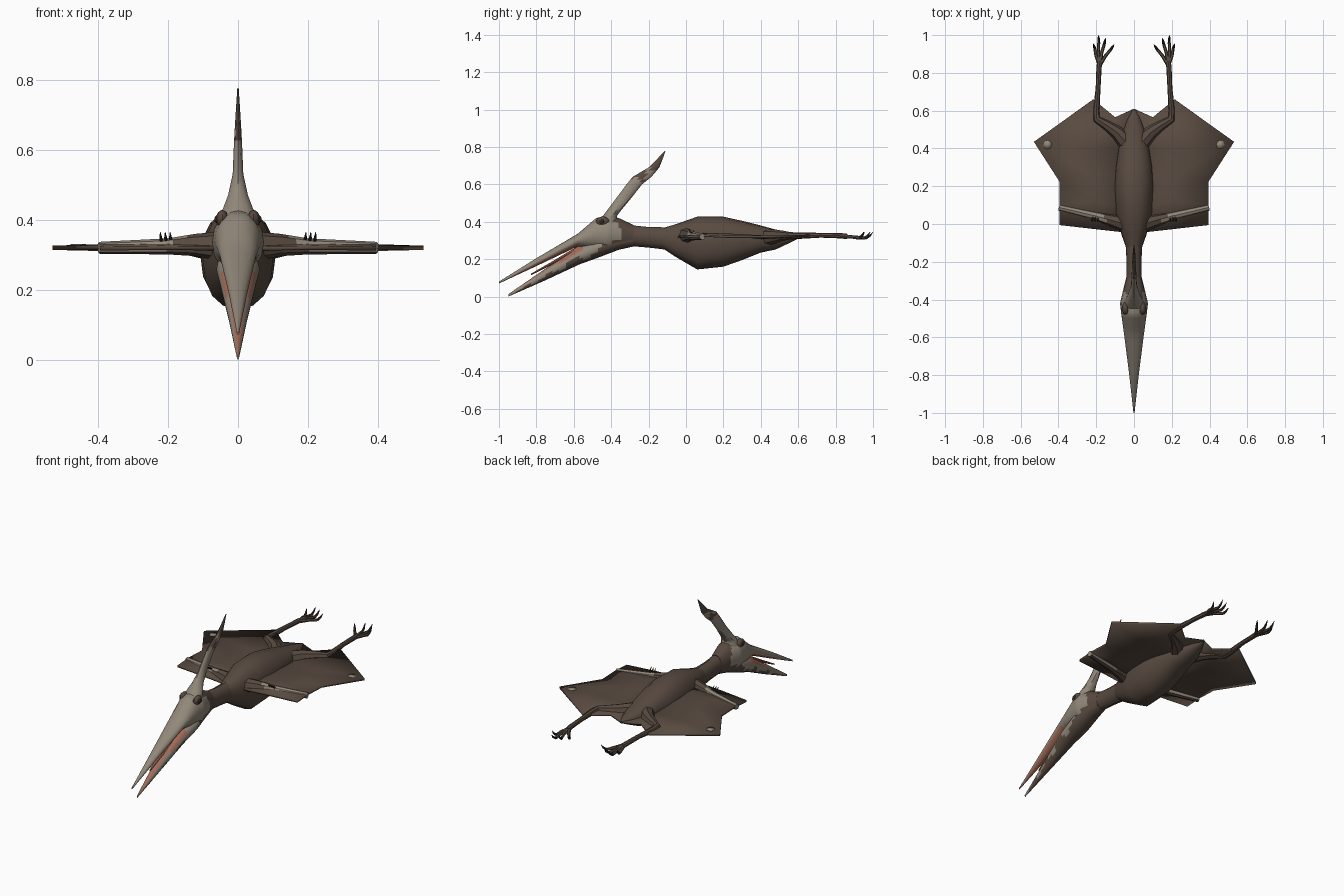
import bpy, bmesh, math
from mathutils import Vector

if "Cube" in bpy.data.objects:
    bpy.data.objects.remove(bpy.data.objects["Cube"])


def mat(name, r, g, b):
    m = bpy.data.materials.new(name)
    lin = [((c / 255 + 0.055) / 1.055) ** 2.4 for c in (r, g, b)]
    m.diffuse_color = (*lin, 1)
    m.use_nodes = True
    m.node_tree.nodes["Principled BSDF"].inputs["Base Color"].default_value = m.diffuse_color
    return m


BROWN = mat("brown hide", 88, 74, 64)
BEIGE = mat("grey beige horn", 146, 136, 122)
DARK = mat("dark claw", 50, 43, 38)
PINK = mat("mouth pink", 165, 108, 88)


def finish(name, bm, mats, rule=None, angle=40):
    bmesh.ops.recalc_face_normals(bm, faces=bm.faces)
    bm.normal_update()
    for f in bm.faces:
        f.smooth = True
        if rule:
            f.material_index = rule(f.calc_center_median(), f.normal)
    me = bpy.data.meshes.new(name)
    bm.to_mesh(me)
    bm.free()
    for m in mats:
        me.materials.append(m)
    me.set_sharp_from_angle(angle=math.radians(angle))
    ob = bpy.data.objects.new(name, me)
    bpy.context.collection.objects.link(ob)
    return ob


def skin(name, rings, mats, rule=None, angle=40):
    """Bridge a list of point rings and cap both ends."""
    bm = bmesh.new()
    vs = [[bm.verts.new(p) for p in r] for r in rings]
    n = len(vs[0])
    for a, b in zip(vs, vs[1:]):
        for i in range(n):
            j = (i + 1) % n
            bm.faces.new((a[i], a[j], b[j], b[i]))
    bm.faces.new(vs[0])
    bm.faces.new(vs[-1][::-1])
    return finish(name, bm, mats, rule, angle)


def steps(rows, sub):
    out = []
    for a, b in zip(rows, rows[1:]):
        for k in range(sub):
            t = k / sub
            out.append([p + (q - p) * t for p, q in zip(a, b)])
    return out + [list(rows[-1])]


def loft(name, rows, mats, rule=None, n=16, e=2.0, sub=1):
    """Rows along y: (y, top z, bottom z, half width)."""
    def pw(c):
        return math.copysign(abs(c) ** (2 / e), c)
    rings = []
    for y, zt, zb, hw in steps(rows, sub):
        ring = []
        for i in range(n):
            a = 2 * math.pi * i / n
            ring.append((hw * pw(math.cos(a)), y,
                         (zt + zb) / 2 + (zt - zb) / 2 * pw(math.sin(a))))
        rings.append(ring)
    return skin(name, rings, mats, rule)


def tube(name, pts, radii, mats, rule=None, n=8, sub=1):
    rows = steps([(*p, r) for p, r in zip(pts, radii)], sub)
    pos = [Vector(r[:3]) for r in rows]
    rings = []
    for i, r in enumerate(rows):
        d = (pos[min(i + 1, len(pos) - 1)] - pos[max(i - 1, 0)]).normalized()
        u = d.cross(Vector((0, 0, 1))).normalized()
        v = u.cross(d)
        rings.append([pos[i] + r[3] * (u * math.cos(2 * math.pi * k / n)
                                       + v * math.sin(2 * math.pi * k / n)) for k in range(n)])
    return skin(name, rings, mats, rule)


def ball(name, c, scale, m):
    bm = bmesh.new()
    bmesh.ops.create_uvsphere(bm, u_segments=12, v_segments=8, radius=1)
    for v in bm.verts:
        v.co = Vector([v.co[i] * scale[i] + c[i] for i in range(3)])
    return finish(name, bm, [m])


def blotch(c):
    return 0.03 * math.sin(c.z * 47 + c.y * 23) + 0.015 * math.sin(c.y * 90 + c.x * 60)


# Torso and neck
loft("body", [(-0.13, .365, .262, .04), (-0.06, .385, .215, .065), (0.06, .427, .145, .1),
              (0.2, .427, .16, .107), (0.3, .405, .195, .1), (0.4, .38, .235, .082),
              (0.48, .358, .252, .065), (0.55, .343, .285, .038), (0.61, .327, .315, .006)],
     [BROWN], e=2.25)
loft("neck", [(-0.34, .385, .268, .045), (-0.3, .382, .27, .041), (-0.2, .372, .262, .039),
              (-0.1, .37, .25, .045)], [BROWN], n=12)

# Skull with upper beak: horn in front, hide at the back, pink palate
def skull_rule(c, n):
    if n.z < -0.55 and c.y < -0.58:
        return 2
    return 1 if c.y > -0.36 + blotch(c) else 0


loft("upper_beak", [(-1.0, .08, .07, .003), (-0.8, .205, .163, .025), (-0.58, .335, .268, .053),
                    (-0.48, .42, .25, .067), (-0.42, .432, .24, .074), (-0.36, .42, .25, .06),
                    (-0.28, .383, .268, .04)], [BEIGE, BROWN, PINK], skull_rule, sub=5)

# Lower jaw: pink inside, horn sides, hide underneath
def jaw_rule(c, n):
    if n.z > 0.5 and c.y < -0.55:
        return 2
    return 1 if n.z < -0.35 + 12 * blotch(c) or c.y > -0.45 else 0


loft("lower_jaw", [(-0.95, .013, 0, .003), (-0.75, .15, .088, .027), (-0.57, .268, .172, .052),
                   (-0.47, .31, .208, .062), (-0.36, .33, .25, .05), (-0.28, .34, .27, .038)],
     [BEIGE, BROWN, PINK], jaw_rule, sub=5)
loft("tongue", [(-0.83, .122, .114, .004), (-0.72, .185, .168, .014), (-0.57, .275, .25, .018)],
     [PINK], n=8)

# Crest: rows going up (z, front y, back y, half width)
crest = [(.39, -.48, -.36, .055), (.43, -.445, -.37, .046), (.47, -.415, -.34, .03),
         (.53, -.37, -.29, .016), (.6, -.318, -.235, .013), (.64, -.285, -.185, .011),
         (.69, -.2, -.143, .008), (.735, -.155, -.125, .005), (.777, -.116, -.11, .002)]
rings = [[(hw * math.sin(i * math.pi / 5), (f + b) / 2 + (f - b) / 2 * math.cos(i * math.pi / 5), z)
          for i in range(10)] for z, f, b, hw in steps(crest, 3)]
skin("crest", rings, [BEIGE, BROWN], lambda c, n: int(c.z > .65 + blotch(c)))

# Wing membrane: three points per row from the body outwards
ROWS = [[(.04, -.045, .318), (.22, -.025, .32), (.395, -.005, .318)],
        [(.04, .1, .335), (.22, .12, .334), (.395, .1, .325)],
        [(.04, .25, .33), (.22, .25, .33), (.395, .225, .32)],
        [(.04, .4, .312), (.24, .4, .313), (.53, .435, .32)],
        [(0, .61, .32), (.1, .565, .32), (.215, .66, .325)]]

for s, side in ((1, "right"), (-1, "left")):
    def S(pts):
        return [(s * x, y, z) for x, y, z in pts]

    bm = bmesh.new()
    vs = [[bm.verts.new(p) for p in S(r)] for r in ROWS]
    for a, b in zip(vs, vs[1:]):
        for i in range(2):
            bm.faces.new((a[i], a[i + 1], b[i + 1], b[i]))
    wing = finish("wing_membrane_" + side, bm, [BROWN], angle=15)
    sol = wing.modifiers.new("thickness", "SOLIDIFY")
    sol.thickness, sol.offset = .012, 0

    # Arm: hide near the shoulder, horn coloured towards the wrist
    tube("arm_" + side, S([(.05, -.0, .325), (.12, .02, .328), (.2, .042, .324), (.397, .088, .32)]),
         [.042, .032, .023, .017], [BROWN, BEIGE],
         lambda c, n: int(abs(c.x) > .195 + blotch(c) and n.z > -.4), sub=4)
    # Finger claws on the leading edge
    for k in range(3):
        x = .19 + .014 * k
        tube(f"finger_claw_{side}_{k}", S([(x, .04, .335), (x + .003, .02, .35), (x + .004, .01, .364)]),
             [.006, .004, .001], [DARK], n=6)
    # Pale patch near the wing tip
    bm = bmesh.new()
    bm.faces.new([bm.verts.new((s * (.457 + .022 * math.cos(a)), .42 + .024 * math.sin(a), .3275))
                  for a in [i * math.pi / 4 for i in range(8)]])
    patch = finish("wing_tip_patch_" + side, bm, [BEIGE], angle=15)
    patch.modifiers.new("thickness", "SOLIDIFY").thickness = .004

    # Leg stretched backwards
    tube("leg_" + side, S([(.04, .43, .315), (.09, .485, .322), (.14, .52, .325), (.197, .555, .325),
                           (.2, .6, .325), (.19, .72, .328), (.185, .83, .325), (.18, .86, .322)]),
         [.045, .036, .027, .02, .017, .013, .014, .015], [BROWN])
    # Toes with curled dark claws
    for k, (x, y) in enumerate([(.105, .95), (.15, .985), (.188, 1.0), (.215, .955)]):
        base = Vector((.182, .84, .322))
        tip = Vector((x, y, .345))
        mid = base.lerp(tip, .45) + Vector((.004, 0, -.014))
        low = base.lerp(tip, .75) + Vector((0, 0, -.028))
        tube(f"toe_{side}_{k}", S([base, mid, low]), [.011, .009, .008], [BROWN], n=6)
        tube(f"toe_claw_{side}_{k}", S([low, low.lerp(tip, .6) + Vector((0, 0, -.006)), tip]),
             [.008, .006, .001], [DARK], n=6)

    # Brow and eye
    ball("brow_" + side, (s * .045, -.445, .402), (.018, .036, .026), BROWN)
    ball("eye_" + side, (s * .059, -.45, .402), (.008, .013, .012), DARK)
